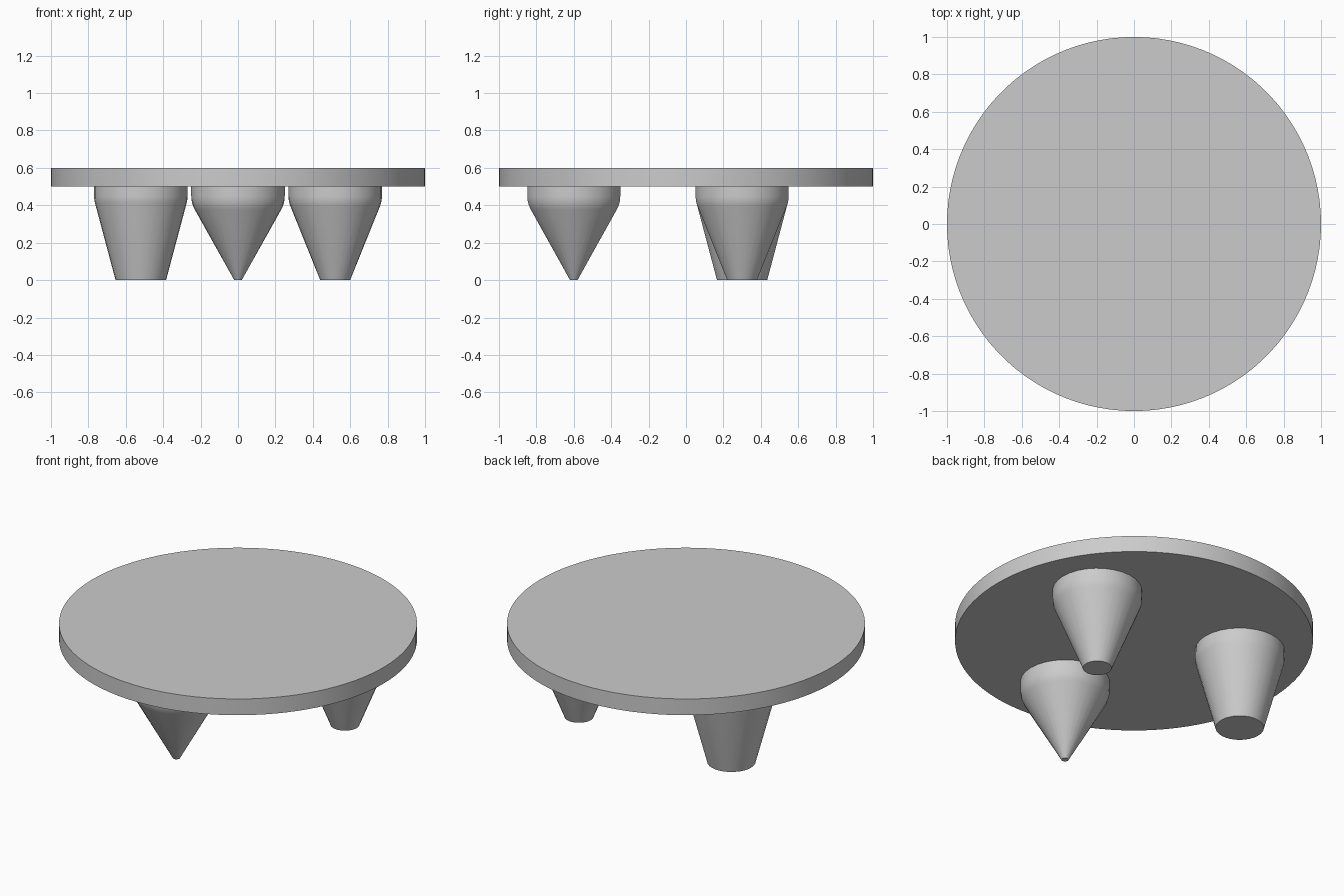
import bpy
import bmesh
import math

cube = bpy.data.objects.get("Cube")
if cube:
    bpy.data.objects.remove(cube, do_unlink=True)

grey = bpy.data.materials.new("light_grey")
grey.use_nodes = True
color = (0.6, 0.6, 0.6, 1)
grey.diffuse_color = color
grey.node_tree.nodes["Principled BSDF"].inputs["Base Color"].default_value = color


def lathe(name, profile, sides, location, angle):
    """Spin a (radius, height) profile round z and cap both ends."""
    bm = bmesh.new()
    rings = []
    for r, z in profile:
        rings.append([bm.verts.new((r * math.cos(math.tau * i / sides),
                                    r * math.sin(math.tau * i / sides), z))
                      for i in range(sides)])
    for low, high in zip(rings, rings[1:]):
        for i in range(sides):
            j = (i + 1) % sides
            bm.faces.new((low[i], low[j], high[j], high[i]))
    bm.faces.new(rings[0][::-1])
    bm.faces.new(rings[-1])
    mesh = bpy.data.meshes.new(name)
    bm.to_mesh(mesh)
    bm.free()
    mesh.materials.append(grey)
    obj = bpy.data.objects.new(name, mesh)
    obj.location = location
    bpy.context.collection.objects.link(obj)
    bpy.ops.object.select_all(action="DESELECT")
    obj.select_set(True)
    bpy.context.view_layer.objects.active = obj
    bpy.ops.object.shade_smooth_by_angle(angle=math.radians(angle))
    return obj


TOP_Z, LEG_R, ROUND, BEND_Z = 0.5, 0.25, 0.15, 0.45


def leg_profile(foot):
    """Cone from the foot, tangent to a rounded shoulder under the table top."""
    inner = LEG_R - ROUND
    reach = math.hypot(BEND_Z, inner - foot)
    tilt = math.asin(ROUND / reach) + math.atan2(inner - foot, BEND_Z)
    steps = 5
    arc = [tilt * (1 - k / steps) for k in range(steps + 1)]
    shoulder = [(inner + ROUND * math.cos(a), BEND_Z - ROUND * math.sin(a)) for a in arc]
    return [(foot, 0)] + shoulder + [(LEG_R, TOP_Z + 0.01)]


# Round table top
lathe("table_top", [(1, TOP_Z), (1, 0.6)], 100, (0, 0, 0), 30)

# Three legs at equal angles, each with its own foot size
for name, degrees, foot in (("front_leg", -90, 0.02),
                            ("back_left_leg", 30, 0.08),
                            ("back_right_leg", 150, 0.135)):
    a = math.radians(degrees)
    lathe(name, leg_profile(foot), 30, (0.6 * math.cos(a), 0.6 * math.sin(a), 0), 30)
